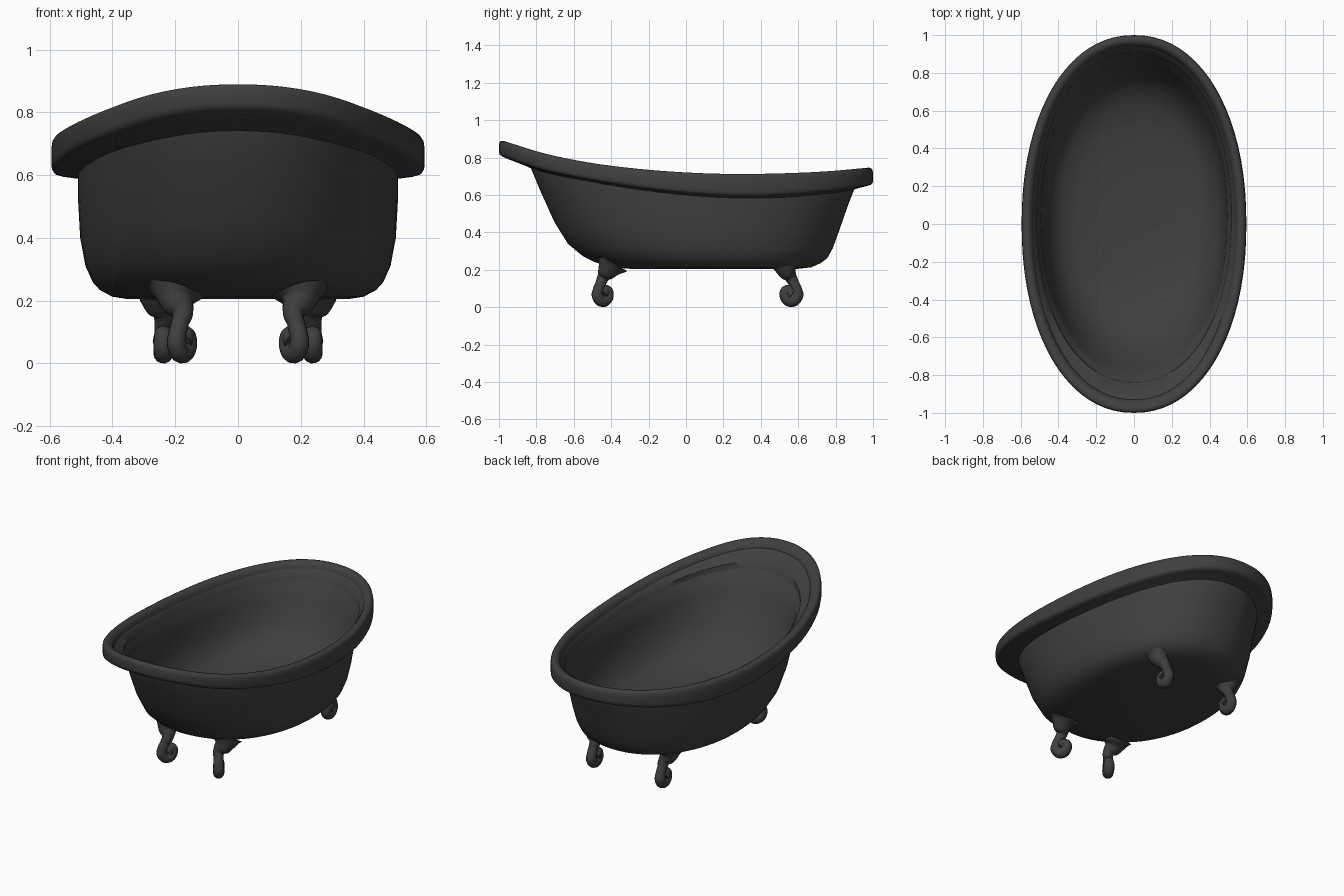
import bpy, bmesh
from math import sin, cos, tau, radians, floor, copysign

if "Cube" in bpy.data.objects:
    bpy.data.objects.remove(bpy.data.objects["Cube"])

iron = bpy.data.materials.new("dark iron grey")
iron.use_nodes = True
iron.diffuse_color = (0.05, 0.05, 0.05, 1)
iron.node_tree.nodes["Principled BSDF"].inputs["Base Color"].default_value = (0.05, 0.05, 0.05, 1)

SEGMENTS = 80
FULLNESS = 2 / 2.14          # slightly squarer than a true ellipse
# Heights of the rim's top and lower lip, evenly spaced from front to back
RIM_TOP = [.897, .82, .77, .739, .72, .712, .715, .726, .748]
RIM_LIP = [.81, .73, .68, .64, .612, .598, .6, .62, .655]
# Ovals given as front y, back y, half width
OUTER = (-1.0, 1.0, .595)
NECK = (-.83, .9, .51)
MOUTH = (-.93, .94, .535)


def sample(table, y):
    """Smooth (Catmull-Rom) lookup of a height along y."""
    p = max(0, min(1, (y + 1) / 2)) * (len(table) - 1)
    i = min(int(floor(p)), len(table) - 2)
    t = p - i
    b, c = table[i], table[i + 1]
    a = table[i - 1] if i else 2 * b - c
    d = table[i + 2] if i + 2 < len(table) else 2 * c - b
    return b + t / 2 * (c - a + t * (2*a - 5*b + 4*c - d + t * (3*(b - c) + d - a)))


def rim_height(y, s):
    lip = sample(RIM_LIP, y)
    return lip + s * (sample(RIM_TOP, y) - lip)


def swell(v):
    return copysign(abs(v) ** FULLNESS, v)


def oval(size, height):
    """Oval ring of points; height is a function of y."""
    front, back, half = size
    ring = []
    for k in range(SEGMENTS):
        a = tau * k / SEGMENTS
        y = (front + back) / 2 + (back - front) / 2 * swell(sin(a))
        ring.append((half * swell(cos(a)), y, height(y)))
    return ring


def rim_ring(edge, f, s):
    """Ring a share f of the way from the outer edge to the given edge."""
    size = [o + f * (n - o) for o, n in zip(OUTER, edge)]
    return oval(size, lambda y: rim_height(y, s))


def wall_ring(base, t, *size):
    return oval(size, lambda y: base + t * (rim_height(y, -.1) - base))


def finish(obj, angle):
    bpy.ops.object.select_all(action='DESELECT')
    obj.select_set(True)
    bpy.context.view_layer.objects.active = obj
    if obj.type == 'CURVE':
        bpy.ops.object.convert(target='MESH')
    bpy.ops.object.shade_smooth_by_angle(angle=radians(angle))


def loft(name, rings, closed):
    """Skin a list of rings; either closed into a loop or capped at both ends."""
    bm = bmesh.new()
    loops = [[bm.verts.new(p) for p in ring] for ring in rings]
    pairs = list(zip(loops, loops[1:]))
    if closed:
        pairs.append((loops[-1], loops[0]))
    for low, high in pairs:
        for k in range(SEGMENTS):
            n = (k + 1) % SEGMENTS
            bm.faces.new((low[k], low[n], high[n], high[k]))
    if not closed:
        bm.faces.new(loops[0])
        bm.faces.new(loops[-1])
    bmesh.ops.recalc_face_normals(bm, faces=bm.faces)
    mesh = bpy.data.meshes.new(name)
    bm.to_mesh(mesh)
    bm.free()
    mesh.materials.append(iron)
    obj = bpy.data.objects.new(name, mesh)
    bpy.context.collection.objects.link(obj)
    finish(obj, 50)


# Basin: share of wall height, then the oval, for the outside and the bowl inside
OUTSIDE = [(0, -.3, .6, .35), (.02, -.4, .67, .4), (.075, -.485, .72, .44),
           (.14, -.55, .755, .463), (.27, -.63, .785, .486), (.5, -.705, .82, .503),
           (.82, -.785, .868, .51), (1, *NECK)]
INSIDE = [(1, -.81, .885, .492), (.82, -.765, .85, .488), (.5, -.675, .795, .472),
          (.27, -.585, .725, .435), (.14, -.49, .64, .385), (.06, -.37, .51, .305),
          (.015, -.19, .33, .18), (0, -.05, .18, .08)]
outside = [wall_ring(.205, *row) for row in OUTSIDE]
inside = [wall_ring(.235, *row) for row in INSIDE]
crest = [rim_ring(NECK, .95, .4), rim_ring(MOUTH, .9, .7), rim_ring(MOUTH, 1.02, .55)]
loft("basin", outside + crest + inside, False)

# Rolled rim: closed cross-section of (inward share, height share)
UNDERSIDE = [(1.03, -.13), (.85, -.08), (.3, -.03), (.1, .01), (.02, .1), (0, .25)]
ROLL = [(0, .66), (.05, .85), (.16, .95), (.34, 1), (.55, 1), (.74, .95),
        (.9, .84), (1, .68), (1.05, .5)]
loft("rolled_rim", [rim_ring(NECK, *p) for p in UNDERSIDE]
     + [rim_ring(MOUTH, *p) for p in ROLL], True)

# Scroll feet: path of (outward, height, thickness) ending in an inward curl
CURL = [(-.003, .16, .033), (.012, .13, .028), (.03, .09, .029), (.033, .06, .031),
        (0, .032, .032), (-.03, .056, .032), (-.022, .09, .029), (.002, .07, .034)]
FRONT_FLARE = [(-.052, .24, .095), (-.028, .2, .057)]
BACK_FLARE = [(-.032, .226, .076), (-.024, .195, .052)]


def foot(name, flare, x, y, side, facing, turn):
    """The flare leans straight along y; the curl is turned sideways."""
    out_x, out_y = side * sin(turn), facing * cos(turn)
    path = [(x + side * .015, y + u * facing, z, r) for u, z, r in flare]
    path += [(x + u * out_x, y + u * out_y, z, r) for u, z, r in CURL]
    curve = bpy.data.curves.new(name, 'CURVE')
    curve.dimensions = '3D'
    curve.bevel_depth = 1
    curve.bevel_resolution = 5
    curve.resolution_u = 8
    curve.use_fill_caps = True
    spline = curve.splines.new('BEZIER')
    spline.bezier_points.add(len(path) - 1)
    for point, (*place, thickness) in zip(spline.bezier_points, path):
        point.co = place
        point.radius = thickness
        point.handle_left_type = point.handle_right_type = 'AUTO'
    curve.materials.append(iron)
    obj = bpy.data.objects.new(name, curve)
    bpy.context.collection.objects.link(obj)
    finish(obj, 60)


for side, word in ((1, "left"), (-1, "right")):
    foot("front_" + word + "_foot", FRONT_FLARE, side * .178, -.445, side, -1, radians(32))
    foot("back_" + word + "_foot", BACK_FLARE, side * .238, .563, side, 1, 0)
